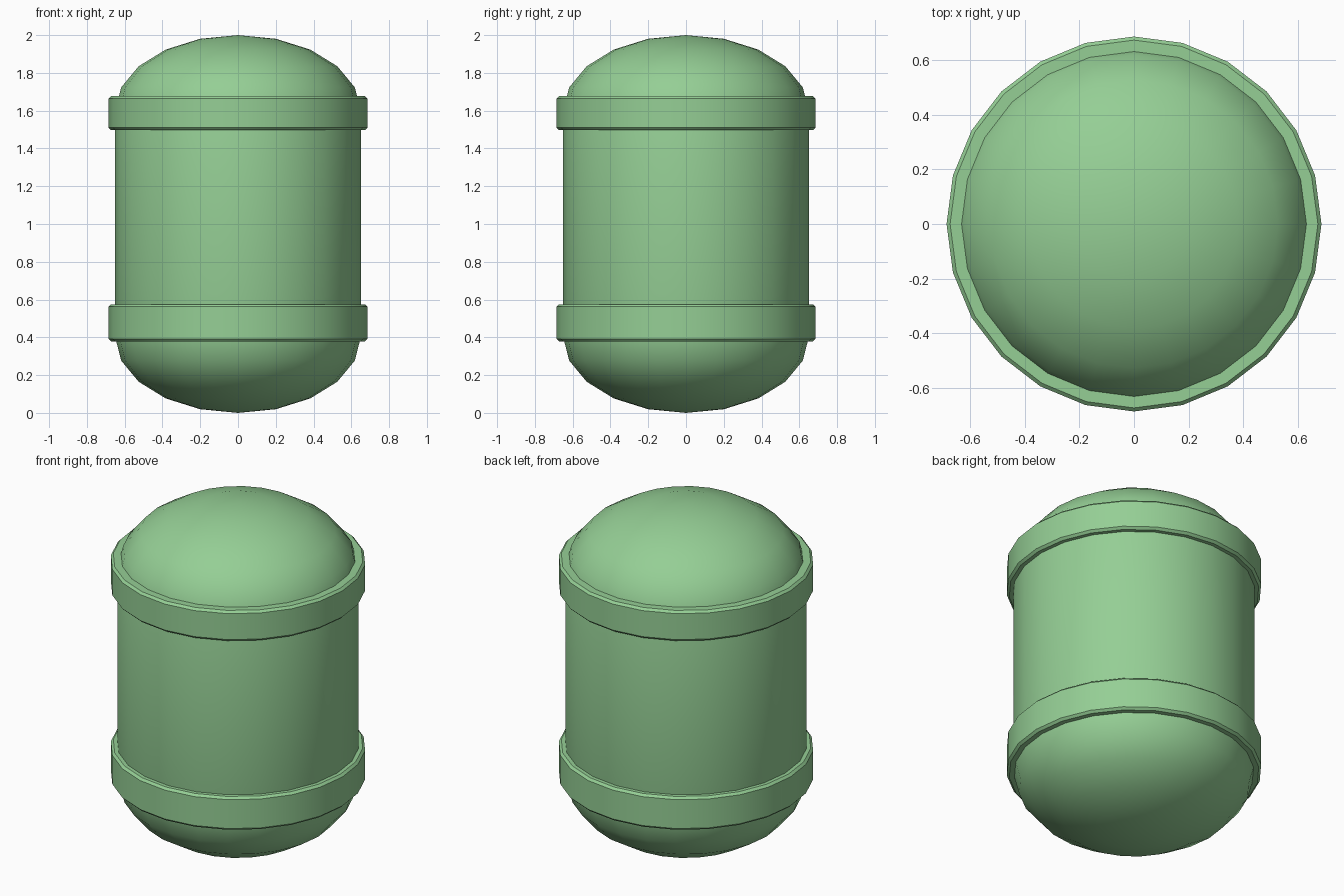
import bpy, bmesh, math

if "Cube" in bpy.data.objects:
    bpy.data.objects.remove(bpy.data.objects["Cube"])

SIDES = 24
R = 0.65          # body radius
DOME = 0.40       # dome height
RINGS = 5         # dome steps

green = bpy.data.materials.new("soft_green")
green.diffuse_color = (0.30, 0.62, 0.30, 1.0)
green.use_nodes = True
green.node_tree.nodes["Principled BSDF"].inputs["Base Color"].default_value = green.diffuse_color


def lathe(name, profile, closed=False):
    """Spin (radius, z) points, ordered bottom to top on the outside."""
    bm = bmesh.new()
    rows = []
    for r, z in profile:
        if r < 1e-5:
            rows.append([bm.verts.new((0, 0, z))] * SIDES)
        else:
            rows.append([bm.verts.new((r * math.cos(2 * math.pi * i / SIDES),
                                       r * math.sin(2 * math.pi * i / SIDES), z))
                         for i in range(SIDES)])
    pairs = list(zip(rows, rows[1:]))
    if closed:
        pairs.append((rows[-1], rows[0]))
    for a, b in pairs:
        for i in range(SIDES):
            j = (i + 1) % SIDES
            corners = list(dict.fromkeys((a[i], a[j], b[j], b[i])))
            bm.faces.new(corners)
    bmesh.ops.recalc_face_normals(bm, faces=bm.faces)
    mesh = bpy.data.meshes.new(name)
    bm.to_mesh(mesh)
    bm.free()
    mesh.materials.append(green)
    obj = bpy.data.objects.new(name, mesh)
    bpy.context.collection.objects.link(obj)
    bpy.ops.object.select_all(action='DESELECT')
    obj.select_set(True)
    bpy.context.view_layer.objects.active = obj
    bpy.ops.object.shade_smooth_by_angle(angle=math.radians(30))
    return obj


# Capsule body: lower dome, straight wall, upper dome
lower = []
for k in range(RINGS + 1):
    t = math.pi / 2 * k / RINGS
    lower.append((R * math.sin(t), DOME * (1 - math.cos(t))))
upper = [(r, 2.0 - z) for r, z in reversed(lower)]
lathe("capsule_body", lower + upper)


# Raised bands with small chamfers
def band(name, z0, z1, outer=0.685, inner=0.60, c=0.013):
    lathe(name, [(inner, z0), (outer - c, z0), (outer, z0 + c),
                 (outer, z1 - c), (outer - c, z1), (inner, z1)], closed=True)


band("lower_band", 0.378, 0.575)
band("upper_band", 1.497, 1.677)
